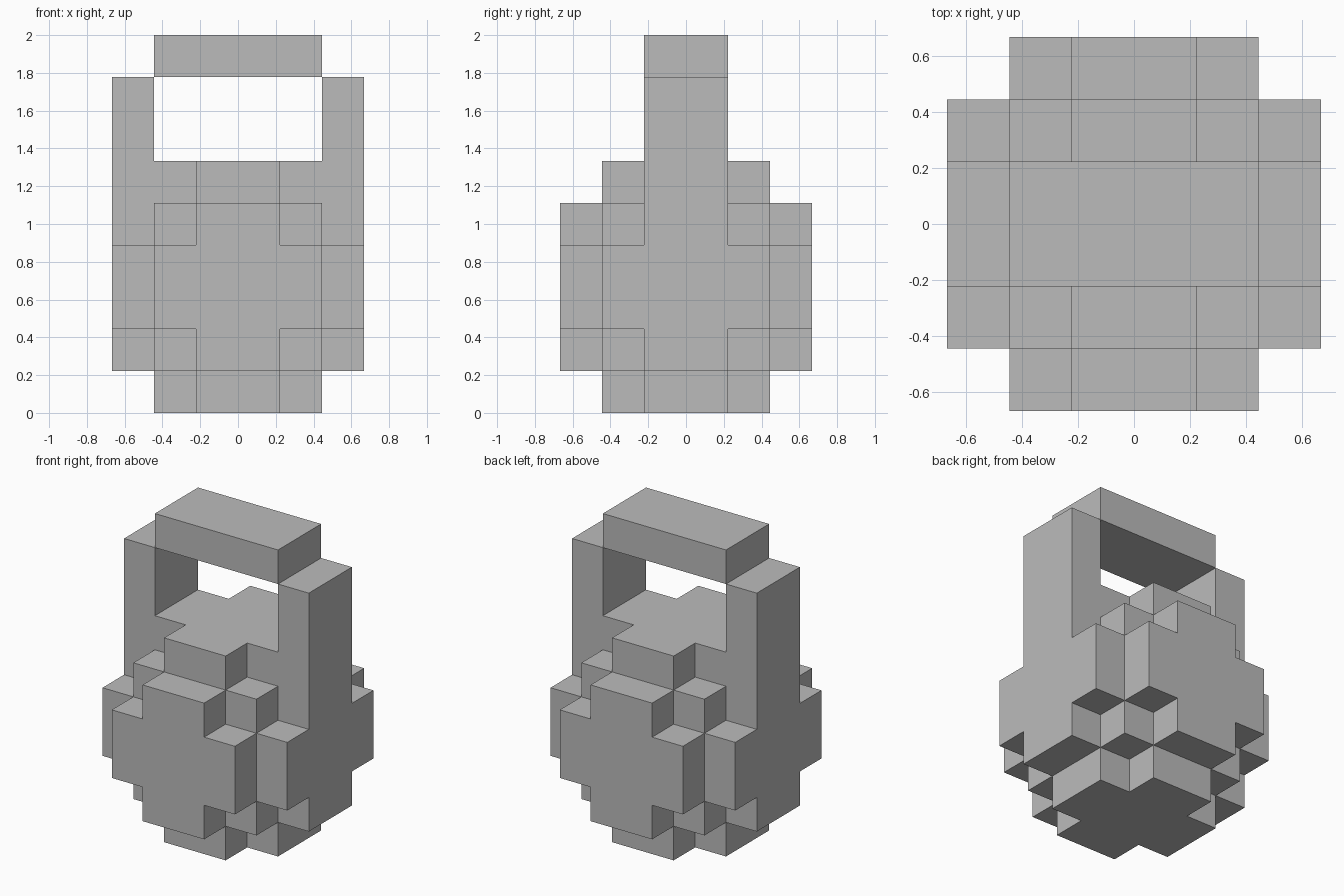
import bpy
import bmesh
from itertools import product
from mathutils import Vector

U = 2 / 9  # edge of one block

cube = bpy.data.objects.get("Cube")
if cube:
    bpy.data.objects.remove(cube, do_unlink=True)

grey = bpy.data.materials.new("plain grey")
grey.use_nodes = True
colour = (0.5, 0.5, 0.5, 1)
grey.diffuse_color = colour
grey.node_tree.nodes["Principled BSDF"].inputs["Base Color"].default_value = colour


def box(x0, x1, y0, y1, z0, z1):
    """Set of unit cells filling a box."""
    return set(product(range(x0, x1), range(y0, y1), range(z0, z1)))


def build(name, cells):
    """Skin a set of cells with outer faces only, merged into flat panels."""
    bm = bmesh.new()
    for cell in cells:
        centre = Vector(cell) + Vector((0.5, 0.5, 0.5))
        for axis, sign in product(range(3), (-1, 1)):
            n = Vector((0, 0, 0))
            n[axis] = sign
            if tuple(int(c + d) for c, d in zip(cell, n)) in cells:
                continue
            a = Vector((0, 0, 0))
            a[(axis + 1) % 3] = 1
            b = n.cross(a)
            corners = (a + b, b - a, -a - b, a - b)
            bm.faces.new([bm.verts.new((centre + (n + c) / 2) * U) for c in corners])
    bmesh.ops.remove_doubles(bm, verts=bm.verts, dist=U / 100)
    bmesh.ops.dissolve_limit(bm, angle_limit=0.01, verts=bm.verts, edges=bm.edges)
    bm.normal_update()
    mesh = bpy.data.meshes.new(name)
    bm.to_mesh(mesh)
    bm.free()
    mesh.materials.append(grey)
    obj = bpy.data.objects.new(name, mesh)
    bpy.context.collection.objects.link(obj)
    return obj


# Rounded block body: a stepped ball
R = 3
body = {c for c in box(-R, R, -R, R, 0, 2 * R)
        if (Vector(c) + Vector((0.5, 0.5, 0.5 - R))).length < R}

# Handle posts rise from both sides of the body
posts = box(-3, -2, -1, 1, 4, 8) | box(2, 3, -1, 1, 4, 8)
build("body_with_handle_posts", body | posts)

# Bar spans the gap, resting on the inner edges of the posts
build("handle_bar", box(-2, 2, -1, 1, 8, 9))
